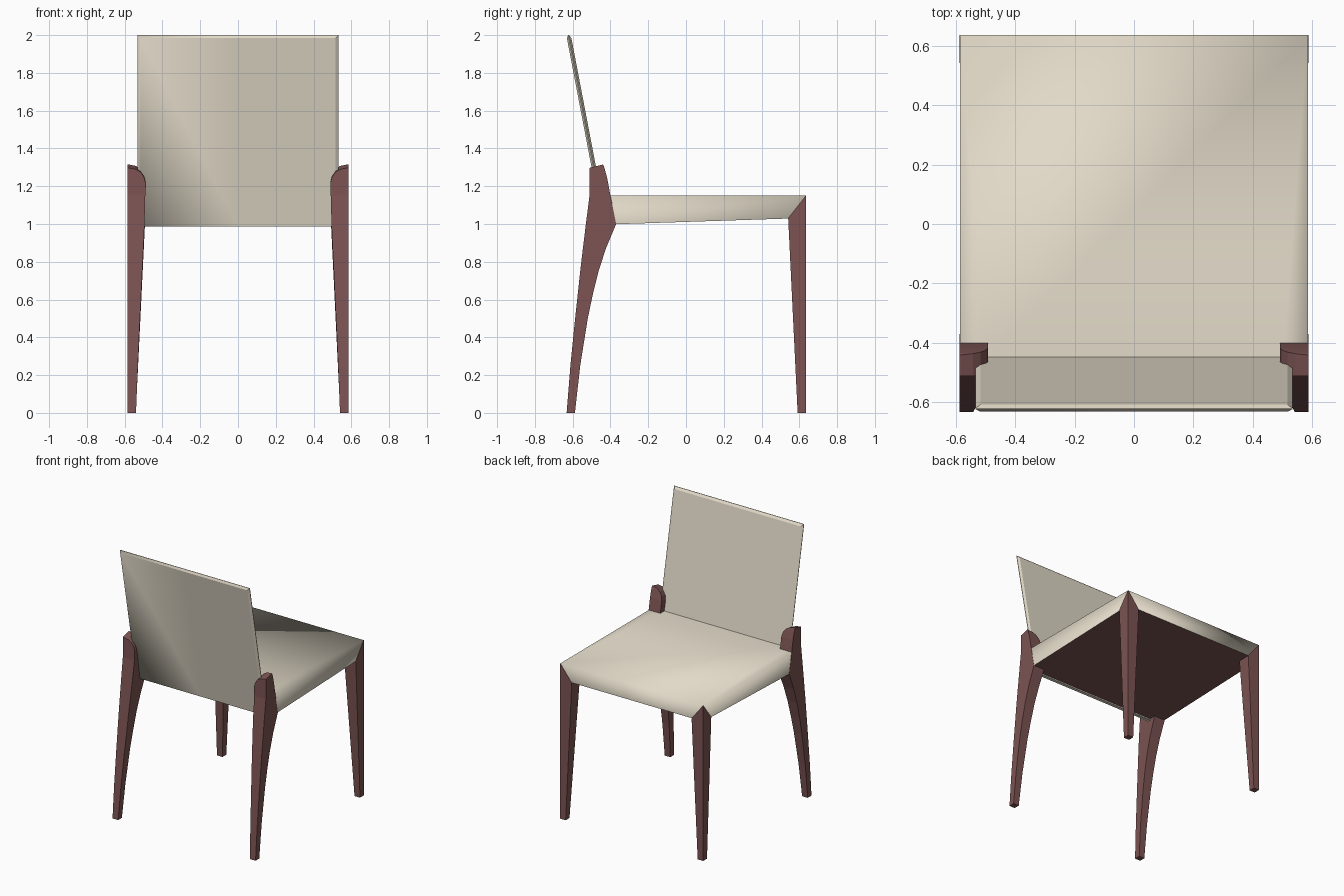
import bpy
import bmesh

cube = bpy.data.objects.get("Cube")
if cube:
    bpy.data.objects.remove(cube, do_unlink=True)


def make_material(name, rgb):
    mat = bpy.data.materials.new(name)
    mat.use_nodes = True
    mat.diffuse_color = (*rgb, 1)
    bsdf = mat.node_tree.nodes["Principled BSDF"]
    bsdf.inputs["Base Color"].default_value = (*rgb, 1)
    bsdf.inputs["Roughness"].default_value = 0.7
    return mat


CREAM = make_material("cream upholstery", (0.76, 0.70, 0.58))
WOOD = make_material("reddish brown wood", (0.20, 0.088, 0.086))


def loft(rings):
    """Skin a stack of matching rings and cap both ends."""
    bm = bmesh.new()
    loops = [[bm.verts.new(p) for p in ring] for ring in rings]
    for a, b in zip(loops, loops[1:]):
        for i in range(len(a)):
            j = (i + 1) % len(a)
            bm.faces.new((a[i], a[j], b[j], b[i]))
    bm.faces.new(loops[0][::-1])
    bm.faces.new(loops[-1])
    bmesh.ops.recalc_face_normals(bm, faces=bm.faces)
    return bm


def finish(bm, name, *materials):
    mesh = bpy.data.meshes.new(name)
    bm.to_mesh(mesh)
    bm.free()
    for mat in materials:
        mesh.materials.append(mat)
    bpy.context.collection.objects.link(bpy.data.objects.new(name, mesh))


def back_y(z):
    """Centre plane of the leaning backrest."""
    return -0.488 - 0.191 * (z - 1.3)


# Seat: flat top, slightly rising underside, back edge following the backrest
HALF, INNER, FRONT, TOP = 0.585, 0.5, 0.635, 1.15
rings = []
for rear_z, front_z in ((0.997, 1.032), (TOP, TOP)):
    ring = [(x, back_y(rear_z), rear_z) for x in (-HALF, -INNER, INNER, HALF)]
    rings.append(ring + [(HALF, FRONT, front_z), (-HALF, FRONT, front_z)])
seat = loft(rings)

# Split the top into one main panel and two slim strips beside the rear legs
seat.verts.ensure_lookup_table()
top = seat.verts[6:]
bmesh.ops.connect_verts(seat, verts=[top[1], top[5]])
bmesh.ops.connect_verts(seat, verts=[top[2], top[4]])
bmesh.ops.connect_verts(seat, verts=[top[1], top[4]])

# Soft upholstery with a crisp rear edge; the underside is flat wood
for face in seat.faces:
    underside = face.normal.z < -0.9
    face.smooth = not underside
    face.material_index = int(underside)
for edge in seat.edges:
    edge.smooth = any(v.co.y > 0 for v in edge.verts)
finish(seat, "seat", CREAM, WOOD)

# Backrest: thin leaning panel with chamfered edges on both faces
rings = []
for depth, inset in ((-0.012, 0.016), (-0.002, 0), (0.002, 0), (0.012, 0.016)):
    w, lo, hi = 0.532 - inset, 0.987, 2.0 - inset
    rings.append([(x, back_y(z) + depth, z)
                  for x, z in ((-w, lo), (w, lo), (w, hi), (-w, hi))])
back = loft(rings)
bmesh.ops.bisect_plane(back, geom=back.verts[:] + back.edges[:] + back.faces[:],
                       plane_co=(0, 0, 0), plane_no=(1, 0, 0))
for face in back.faces:
    face.smooth = True
# Only the right upright edge of the rear face is softened
for edge in back.edges:
    edge.smooth = all(v.co.x < -0.5 and v.co.y < back_y(v.co.z) for v in edge.verts)
finish(back, "backrest", CREAM)

# Rear leg stations: height, rear y, front y, inner x
REAR = [
    (0.0, -0.632, -0.588, 0.540),
    (0.25, -0.612, -0.560, 0.530),
    (0.5, -0.587, -0.520, 0.519),
    (0.62, -0.574, -0.495, 0.513),
    (0.75, -0.560, -0.463, 0.507),
    (0.87, -0.546, -0.424, 0.501),
    (1.0, -0.530, -0.370, 0.495),
    (1.15, -0.511, -0.400, 0.491),
    (1.22, -0.511, -0.416, 0.490),
    (1.25, -0.511, -0.424, 0.498),
    (1.275, -0.511, -0.431, 0.516),
    (1.29, -0.511, -0.436, 0.542),
    (1.297, -0.511, -0.440, 0.580),
]
GAP = 0.001
OUT = HALF + GAP

for side, label in ((1, "left"), (-1, "right")):
    rings = []
    for z, rear, front, inner in REAR:
        zf = z + (0.018 if z > 1.2 else 0)
        rings.append([(side * inner, rear, z), (side * OUT, rear, z),
                      (side * OUT, front, zf), (side * inner, front, zf)])
    finish(loft(rings), "rear_leg_" + label, WOOD)

    # Front leg: tapered square post ending in a mitred point at the corner
    rings = []
    for z, size in ((0, 0.045), (1.03, 0.095), (TOP - GAP, 0.002)):
        x, y = OUT - size, FRONT + GAP - size
        rings.append([(side * x, y, z), (side * OUT, y, z),
                      (side * OUT, FRONT + GAP, z), (side * x, FRONT + GAP, z)])
    finish(loft(rings), "front_leg_" + label, WOOD)
